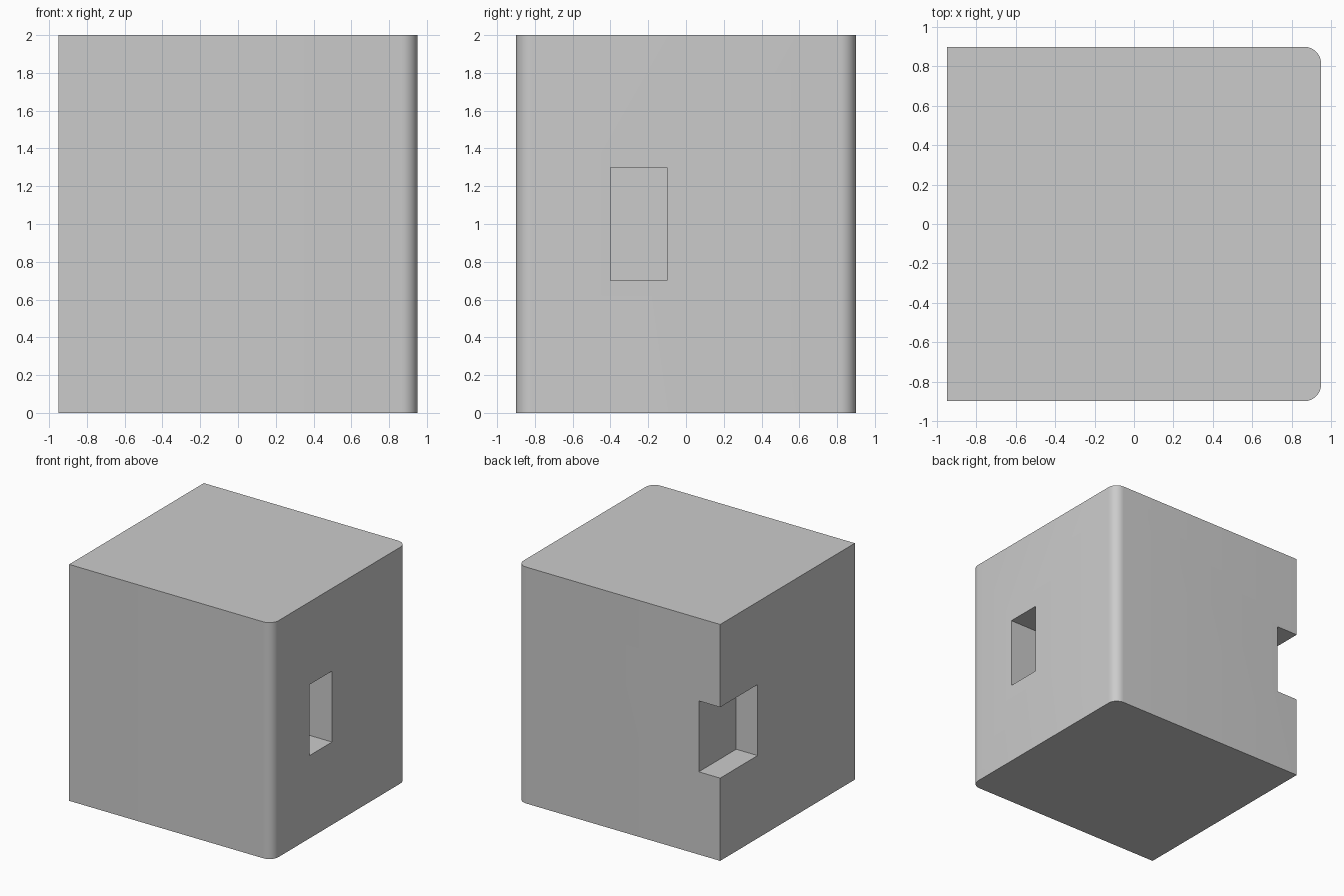
import bpy
import bmesh

if "Cube" in bpy.data.objects:
    bpy.data.objects.remove(bpy.data.objects["Cube"])


def box(name, lo, hi):
    """Axis-aligned box between two corners."""
    mesh = bpy.data.meshes.new(name)
    bm = bmesh.new()
    bmesh.ops.create_cube(bm, size=1)
    for v in bm.verts:
        v.co = [(a + b) / 2 + c * (b - a) for a, b, c in zip(lo, hi, v.co)]
    bm.to_mesh(mesh)
    bm.free()
    obj = bpy.data.objects.new(name, mesh)
    bpy.context.collection.objects.link(obj)
    return obj


def cut(target, name, lo, hi):
    """Subtract a box from the target, keeping the cutter hidden."""
    cutter = box(name, lo, hi)
    cutter.hide_render = True
    cutter.hide_set(True)
    mod = target.modifiers.new(name, 'BOOLEAN')
    mod.operation = 'DIFFERENCE'
    mod.solver = 'EXACT'
    mod.object = cutter
    bpy.context.view_layer.objects.active = target
    bpy.ops.object.modifier_apply(modifier=name)
    bpy.data.objects.remove(cutter)


# Main block, vertical edges rounded on the right side only
block = box("block", (-0.95, -0.9, 0), (0.95, 0.9, 2))
bm = bmesh.new()
bm.from_mesh(block.data)
edges = [e for e in bm.edges
         if all(v.co.x > 0.9 for v in e.verts)
         and abs(e.verts[0].co.z - e.verts[1].co.z) > 1]
bmesh.ops.bevel(bm, geom=edges, offset=0.085, offset_type='OFFSET',
                segments=8, profile=0.5, affect='EDGES')
bm.to_mesh(block.data)
bm.free()

# Rectangular pocket in the right face
cut(block, "pocket", (0.45, -0.4, 0.7), (1.2, -0.1, 1.3))
# Notch across the back left corner
cut(block, "corner_notch", (-1.2, 0.4, 0.7), (-0.75, 1.2, 1.3))

block.select_set(True)
bpy.context.view_layer.objects.active = block
bpy.ops.object.shade_smooth_by_angle()
